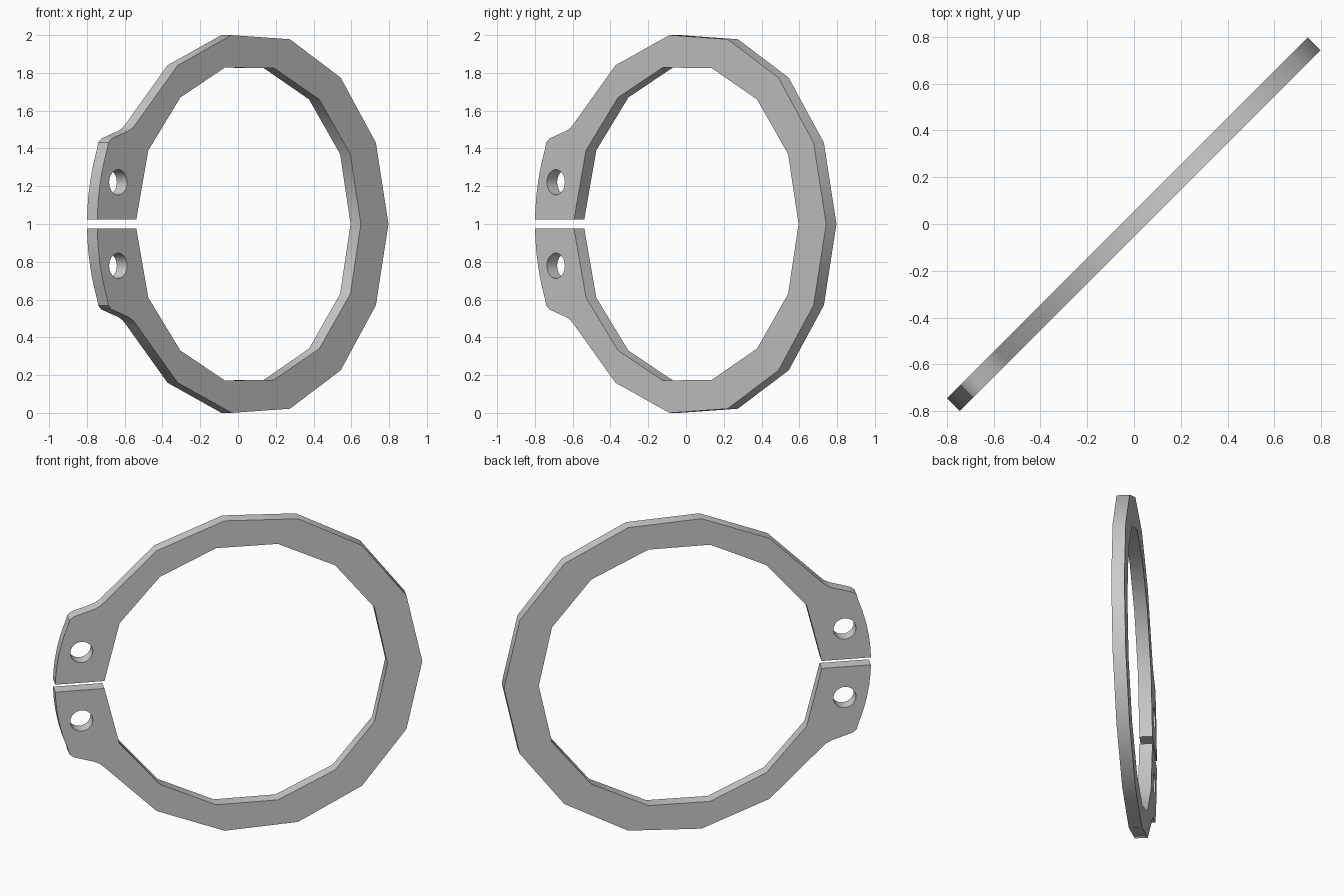
import bpy, bmesh, math
from mathutils import Matrix, Vector

cube = bpy.data.objects.get("Cube")
if cube:
    bpy.data.objects.remove(cube, do_unlink=True)

THICK = 0.077
GAP = 0.024
HOLE_U, HOLE_V, HOLE_R = -0.936, 0.221, 0.067

# Upper half outline: outer band, lug fillet, rounded lug, then lug edge arc
outer = [(1.088, 0), (0.994, 0.43), (0.73, 0.775), (0.35, 0.978), (-0.086, 1.0), (-0.49, 0.84)]
fillet = [(-0.798, 0.535), (-0.825, 0.51), (-0.86, 0.492)]
corner = [(-0.955, 0.462), (-0.985, 0.452), (-1.008, 0.432)]
start, end = math.asin(0.4 / 1.092), math.asin(GAP / 1.092)
lug = [(-1.092 * math.cos(a), 1.092 * math.sin(a))
       for a in (start + (end - start) * i / 6 for i in range(7))]
# Inner band, from the gap back round to the far side
inner = [(-0.80, GAP), (-0.71, 0.39), (-0.47, 0.67), (-0.137, 0.828),
         (0.23, 0.826), (0.57, 0.66), (0.803, 0.37), (0.881, 0)]

half_outer = outer + fillet + corner + lug


def flip(points):
    return [(u, -v) for u, v in points]


# Closed C-shaped outline, mirrored below the gap
outline = half_outer + inner + flip(inner[-2::-1]) + flip(half_outer[:0:-1])


def new_object(name, bm):
    mesh = bpy.data.meshes.new(name)
    bm.to_mesh(mesh)
    bm.free()
    obj = bpy.data.objects.new(name, mesh)
    bpy.context.collection.objects.link(obj)
    return obj


# Ring plate
bm = bmesh.new()
face = bm.faces.new([bm.verts.new((u, v, -THICK / 2)) for u, v in outline])
extruded = bmesh.ops.extrude_face_region(bm, geom=[face])
top = [g for g in extruded["geom"] if isinstance(g, bmesh.types.BMVert)]
bmesh.ops.translate(bm, verts=top, vec=(0, 0, THICK))
bmesh.ops.recalc_face_normals(bm, faces=bm.faces)
ring = new_object("retaining_ring", bm)

# Plier holes
bm = bmesh.new()
for side in (1, -1):
    bmesh.ops.create_cone(bm, cap_ends=True, segments=32, radius1=HOLE_R, radius2=HOLE_R,
                          depth=0.3, matrix=Matrix.Translation((HOLE_U, side * HOLE_V, 0)))
cutter = new_object("hole_cutter", bm)
cutter.hide_render = True
cut = ring.modifiers.new("holes", 'BOOLEAN')
cut.operation = 'DIFFERENCE'
cut.solver = 'EXACT'
cut.object = cutter

bpy.context.view_layer.objects.active = ring
bpy.ops.object.select_all(action='DESELECT')
ring.select_set(True)
bpy.ops.object.modifier_apply(modifier=cut.name)
bpy.data.objects.remove(cutter, do_unlink=True)

# Stand the ring upright on the diagonal
along = Vector((1, 1, 0)).normalized()
up = Vector((0, 0, 1))
stand = Matrix((along, up, along.cross(up))).transposed().to_4x4()
ring.data.transform(Matrix.Translation((0, 0, 1)) @ stand)

# Steel colour
steel = bpy.data.materials.new("grey_steel")
steel.use_nodes = True
colour = (0.6, 0.6, 0.6, 1)
steel.diffuse_color = colour
steel.node_tree.nodes["Principled BSDF"].inputs["Base Color"].default_value = colour
ring.data.materials.clear()
ring.data.materials.append(steel)

bpy.ops.object.shade_smooth_by_angle(angle=math.radians(30))
